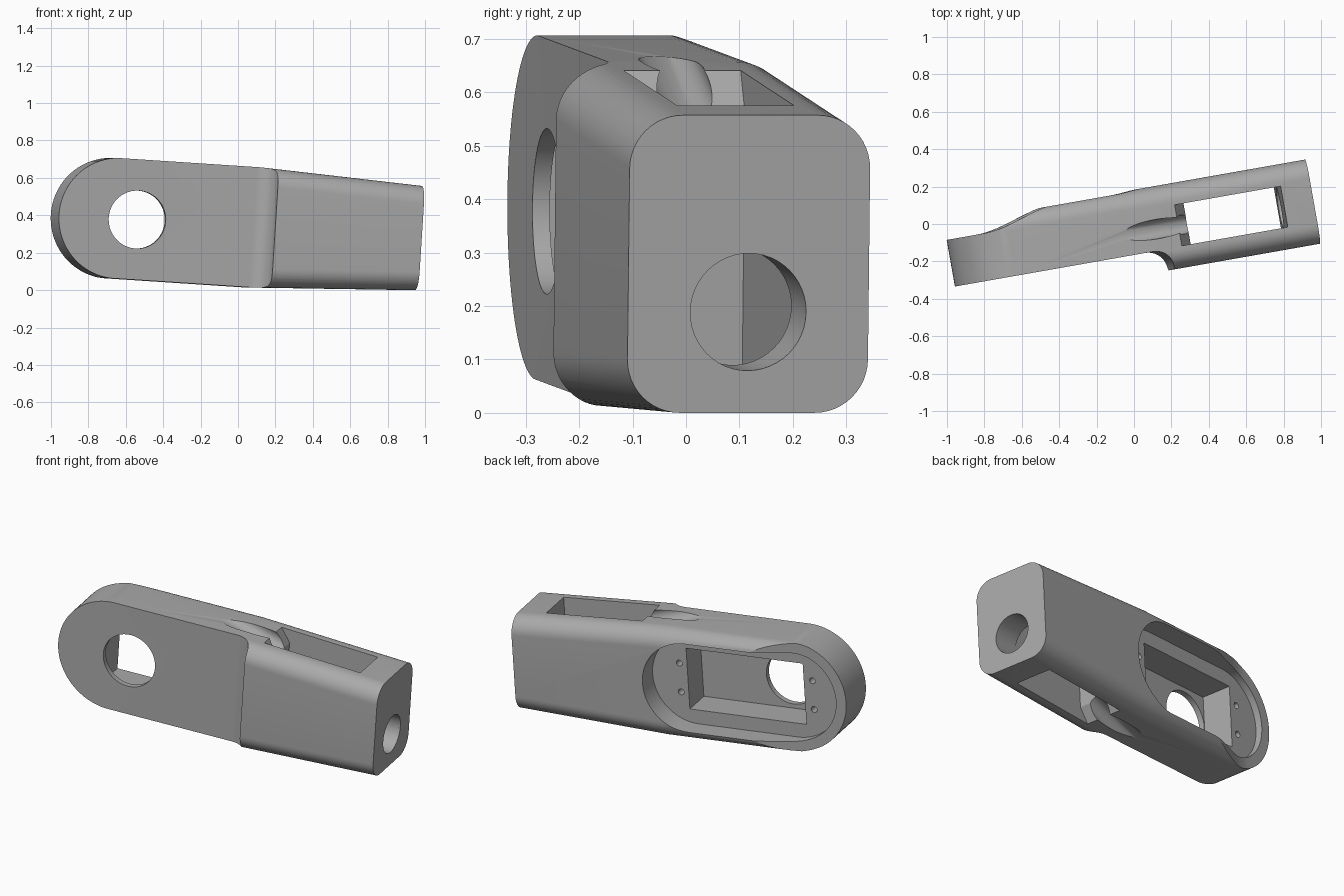
import bpy, bmesh
from math import radians, sin, cos, pi
from mathutils import Matrix, Vector

cube = bpy.data.objects.get("Cube")
if cube:
    bpy.data.objects.remove(cube)

grey = bpy.data.materials.new("plain grey")
grey.use_nodes = True
COLOUR = (0.4, 0.4, 0.4, 1)
grey.diffuse_color = COLOUR
grey.node_tree.nodes["Principled BSDF"].inputs["Base Color"].default_value = COLOUR

MID = -0.048              # depth of the box centre
ROUND_U, ROUND_R = -0.68, 0.3225


def loft(name, rings):
    """Closed solid through matching rings of points."""
    bm = bmesh.new()
    loops = [[bm.verts.new(p) for p in ring] for ring in rings]
    for a, b in zip(loops, loops[1:]):
        for i in range(len(a)):
            j = (i + 1) % len(a)
            bm.faces.new((a[i], a[j], b[j], b[i]))
    bm.faces.new(loops[0])
    bm.faces.new(loops[-1])
    bmesh.ops.recalc_face_normals(bm, faces=bm.faces)
    mesh = bpy.data.meshes.new(name)
    bm.to_mesh(mesh)
    bm.free()
    mesh.materials.append(grey)
    ob = bpy.data.objects.new(name, mesh)
    bpy.context.collection.objects.link(ob)
    return ob


def prism_v(name, outline, v0, v1):
    """Outline in length and height, pushed through the depth."""
    return loft(name, [[(u, v, w) for u, w in outline] for v in (v0, v1)])


def prism_w(name, outline, height=0.5):
    """Outline in length and depth, pushed through the height."""
    return loft(name, [[(u, v, w) for u, v in outline] for w in (-height, height)])


def arc(cx, cy, r, a0, a1, n):
    return [(cx + r * cos(radians(a0 + (a1 - a0) * i / n)),
             cy + r * sin(radians(a0 + (a1 - a0) * i / n))) for i in range(n + 1)]


def circle(cx, cy, r, n):
    return arc(cx, cy, r, 0, 360 - 360 / n, n - 1)


def rounded_section(u, half_h, half_d=0.2285, r=0.1):
    pts = []
    for k, (sx, sy) in enumerate(((1, 1), (-1, 1), (-1, -1), (1, -1))):
        pts += arc(MID + sx * (half_d - r), sy * (half_h - r), r, 90 * k, 90 * k + 90, 12)
    return [(u, v, w) for v, w in pts]


def tube(name, start, end, r, n=32):
    start, end = Vector(start), Vector(end)
    turn = (end - start).to_track_quat('Z', 'Y').to_matrix()
    ring = [turn @ Vector((x, y, 0)) for x, y in circle(0, 0, r, n)]
    return loft(name, [[p + q for q in ring] for p in (start, end)])


def combine(target, tool, operation='DIFFERENCE'):
    mod = target.modifiers.new("cut", 'BOOLEAN')
    mod.operation, mod.solver, mod.object = operation, 'EXACT', tool
    bpy.context.view_layer.objects.active = target
    bpy.ops.object.modifier_apply(modifier=mod.name)
    bpy.data.objects.remove(tool)


# Tapered box with rounded long edges
arm = loft("arm_bracket", [rounded_section(-1.2, 0.322), rounded_section(0.07, 0.322),
                           rounded_section(0.951, 0.279)])

# Rounded outer end
combine(arm, prism_v("round_end", arc(ROUND_U, 0, ROUND_R, 90, 270, 48)
                     + [(1.2, -ROUND_R), (1.2, ROUND_R)], -0.6, 0.6), 'INTERSECT')

# Front step with concave fillet
combine(arm, prism_w("front_step", [(-1.3, -0.163)] + arc(0.054, -0.263, 0.1, 90, 0, 14)
                     + [(0.154, -0.5), (-1.3, -0.5)]))

# Back surface sweeping down to the thin end
sweep = []
for i in range(17):
    t = i / 16
    sweep.append((-0.38 - 0.44 * t, 0.182 - 0.092 * t * t * (3 - 2 * t)))
combine(arm, prism_w("back_sweep", [(-0.38, 0.5)] + sweep + [(-1.3, 0.09), (-1.3, 0.5)]))

# Long round-ended recess, motor pocket and screw holes
combine(arm, prism_v("recess", arc(ROUND_U, 0, 0.262, 90, 270, 40)
                     + arc(-0.085, 0, 0.262, -90, 90, 40), 0.05, 0.5))
combine(arm, prism_v("motor_pocket", [(-0.735, -0.18), (-0.035, -0.18),
                                      (-0.035, 0.18), (-0.735, 0.18)], -0.13, 0.3))
for u in (-0.787, 0.011):
    for w in (-0.085, 0.085):
        combine(arm, prism_v("screw_hole", circle(u, w, 0.018, 16), -0.06, 0.3))

# Round opening in the front skin
combine(arm, prism_v("front_hole", circle(-0.577, 0, 0.155, 64), -0.4, -0.1))

# Slot through the box, flared at its inner end
combine(arm, prism_v("slot", [(0.155, 0.4), (0.265, 0.235), (0.265, -0.235),
                              (0.155, -0.4), (0.79, -0.4), (0.79, 0.4)],
                     MID - 0.111, MID + 0.111))

# Cable grooves above and below, and cable hole in the end
for s in (1, -1):
    combine(arm, tube("cable_groove", (-0.12, MID, s * 0.385), (0.4, MID, s * 0.225), 0.052))
combine(arm, tube("end_hole", (0.6, MID, -0.09), (1.1, MID, -0.09), 0.11, 48))

# Smooth curved walls, keep edges sharp, set the resting pose
bpy.ops.object.select_all(action='DESELECT')
arm.select_set(True)
bpy.context.view_layer.objects.active = arm
bpy.ops.object.shade_smooth_by_angle(angle=radians(30))
arm.data.transform(Matrix.Translation((0, 0, 0.34)) @ Matrix.Rotation(radians(10), 4, 'Z')
                   @ Matrix.Rotation(radians(3.7), 4, 'Y'))
